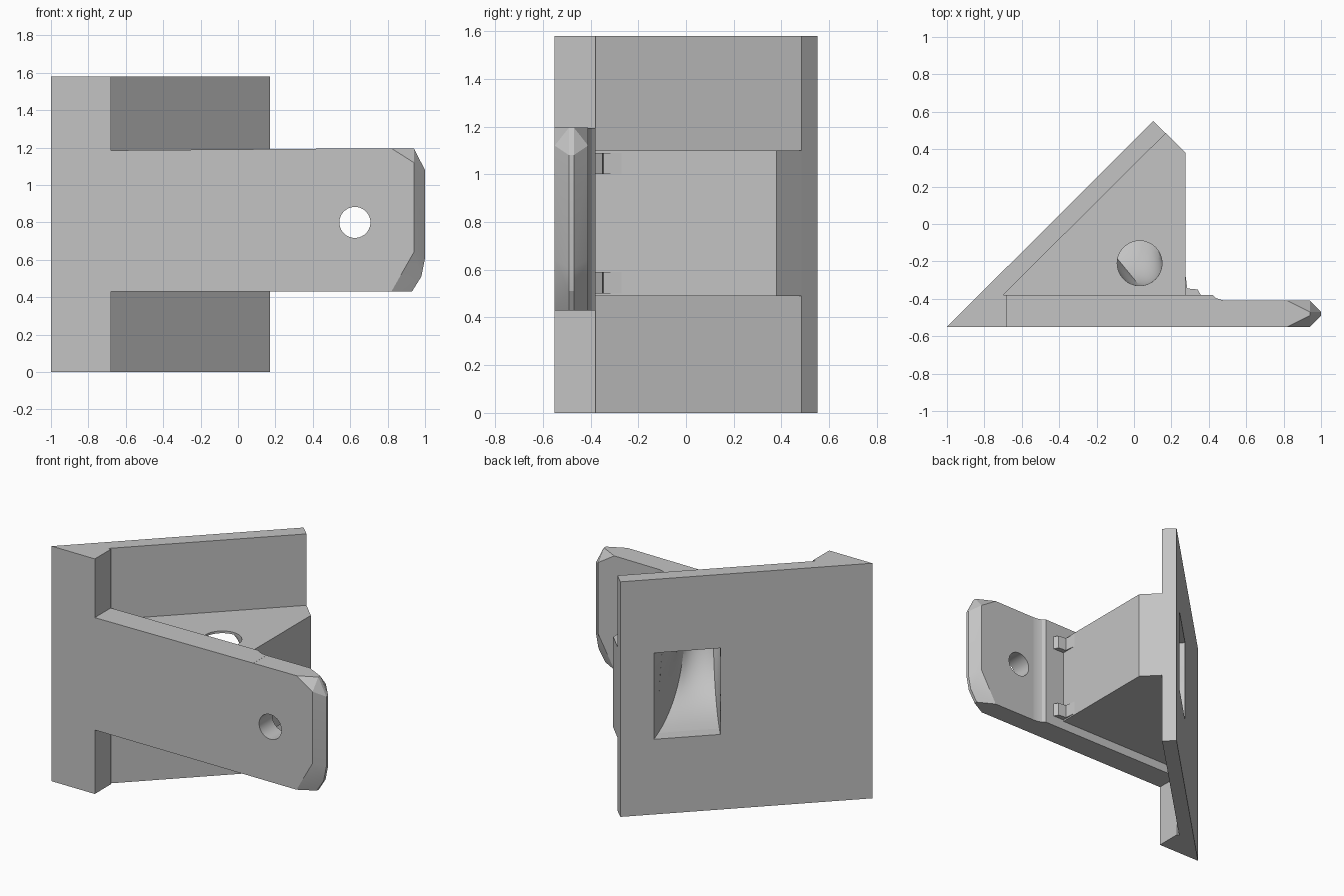
import bpy, bmesh, math
from mathutils import Vector

if "Cube" in bpy.data.objects:
    bpy.data.objects.remove(bpy.data.objects["Cube"])

grey = bpy.data.materials.new("plain grey")
grey.diffuse_color = (0.55, 0.55, 0.55, 1)
grey.use_nodes = True
grey.node_tree.nodes["Principled BSDF"].inputs["Base Color"].default_value = grey.diffuse_color


def finish(bm, name):
    bmesh.ops.recalc_face_normals(bm, faces=bm.faces[:])
    me = bpy.data.meshes.new(name)
    bm.to_mesh(me)
    bm.free()
    ob = bpy.data.objects.new(name, me)
    bpy.context.collection.objects.link(ob)
    me.materials.append(grey)
    return ob


def loft(name, rings):
    """Skin closed rings of equal length and cap both ends."""
    bm = bmesh.new()
    vs = [[bm.verts.new(p) for p in r] for r in rings]
    n = len(vs[0])
    for a, b in zip(vs, vs[1:]):
        for i in range(n):
            j = (i + 1) % n
            bm.faces.new((a[i], a[j], b[j], b[i]))
    bm.faces.new(vs[0][::-1])
    bm.faces.new(vs[-1])
    return finish(bm, name)


def prism(name, pts, z0, z1):
    return loft(name, [[(x, y, z) for x, y in pts] for z in (z0, z1)])


def cut(ob, cutter):
    m = ob.modifiers.new("cut", 'BOOLEAN')
    m.operation = 'DIFFERENCE'
    m.solver = 'EXACT'
    m.object = cutter
    activate(ob)
    bpy.ops.object.modifier_apply(modifier=m.name)


def activate(ob):
    bpy.ops.object.select_all(action='DESELECT')
    ob.select_set(True)
    bpy.context.view_layer.objects.active = ob


# Diagonal mounting plate, full height
plate = prism("back_plate", [(-1, -.55), (-.68, -.55), (-.68, -.38), (-.70, -.38),
                             (.17, .485), (.103, .55)], 0, 1.58)

# Triangular block between plate and arm
block = prism("duct_block", [(-.70, -.38), (.17, .485), (.275, .38), (.275, -.38)], .49, 1.10)

# Thick root of the front arm, easing down to the thinner end
root = prism("arm_root", [(-.685, -.55), (-.685, -.38), (.42, -.38), (.44, -.397),
                          (.47, -.407), (.50, -.41), (.50, -.55)], .43, 1.185)
for v in root.data.vertices:
    if v.co.z > 1:
        v.co.z += .008 * (v.co.x + .685)

# Thin end of the arm with chamfered tip
bm = bmesh.new()
for y in (-.55, -.41):
    for x, z in ((.50, .43), (.50, 1.194), (.82, .43), (.94, .64), (.94, 1.12), (.82, 1.196)):
        bm.verts.new((x, y, z))
for y in (-.49, -.47):
    for x, z in ((.93, .43), (.98, .51), (1, .61), (1, 1.08), (.94, 1.196)):
        bm.verts.new((x, y, z))
bmesh.ops.convex_hull(bm, input=bm.verts[:])
bmesh.ops.dissolve_limit(bm, angle_limit=.01, verts=bm.verts[:], edges=bm.edges[:])
tip = finish(bm, "arm_tip")

# Small corner tabs where block meets arm
for z0, z1 in ((.50, .59), (1.0, 1.09)):
    prism("corner_tab", [(.26, -.27), (.275, -.27), (.285, -.345), (.34, -.35),
                         (.36, -.385), (.26, -.385)], z0, z1)

# Duct cutter: square window in the plate sweeping up to a round hole on top
N, S = 32, 14
t = Vector((1, 1, 0)).normalized()
n = Vector((1, -1, 0)).normalized()
up = Vector((0, 0, 1))
window = Vector((-.19, .26, .795))
hole = Vector((.03, -.21, 1.085))
sq, ci = [], []
for i in range(N):
    a = 2 * math.pi * i / N
    c, s = math.cos(a), math.sin(a)
    k = max(abs(c), abs(s))
    sq.append(window + t * (.206 * c / k) + up * (.29 * s / k))
    ci.append(hole + (t * c - n * s) * .12)
rings = [[p - n * .08 for p in sq]]
for j in range(S + 1):
    f = j / S
    rings.append([w * (1 - f) ** 2 + Vector((c.x, c.y, w.z)) * (2 * f * (1 - f)) + c * f * f
                  for w, c in zip(sq, ci)])
rings.append([c + up * .06 for c in ci])
duct = loft("duct_cutter", rings)
cut(plate, duct)
cut(block, duct)

# Bolt hole through the arm
bolt = loft("bolt_cutter", [[(.625 + .083 * math.cos(2 * math.pi * i / 40), y,
                              .80 + .083 * math.sin(2 * math.pi * i / 40)) for i in range(40)]
                            for y in (-.7, -.3)])
cut(tip, bolt)

for c in (duct, bolt):
    bpy.data.objects.remove(c, do_unlink=True)

# Smooth only the curved duct, hole and easing
for ob in (block, root, tip):
    activate(ob)
    bpy.ops.object.shade_smooth_by_angle(angle=math.radians(20))
